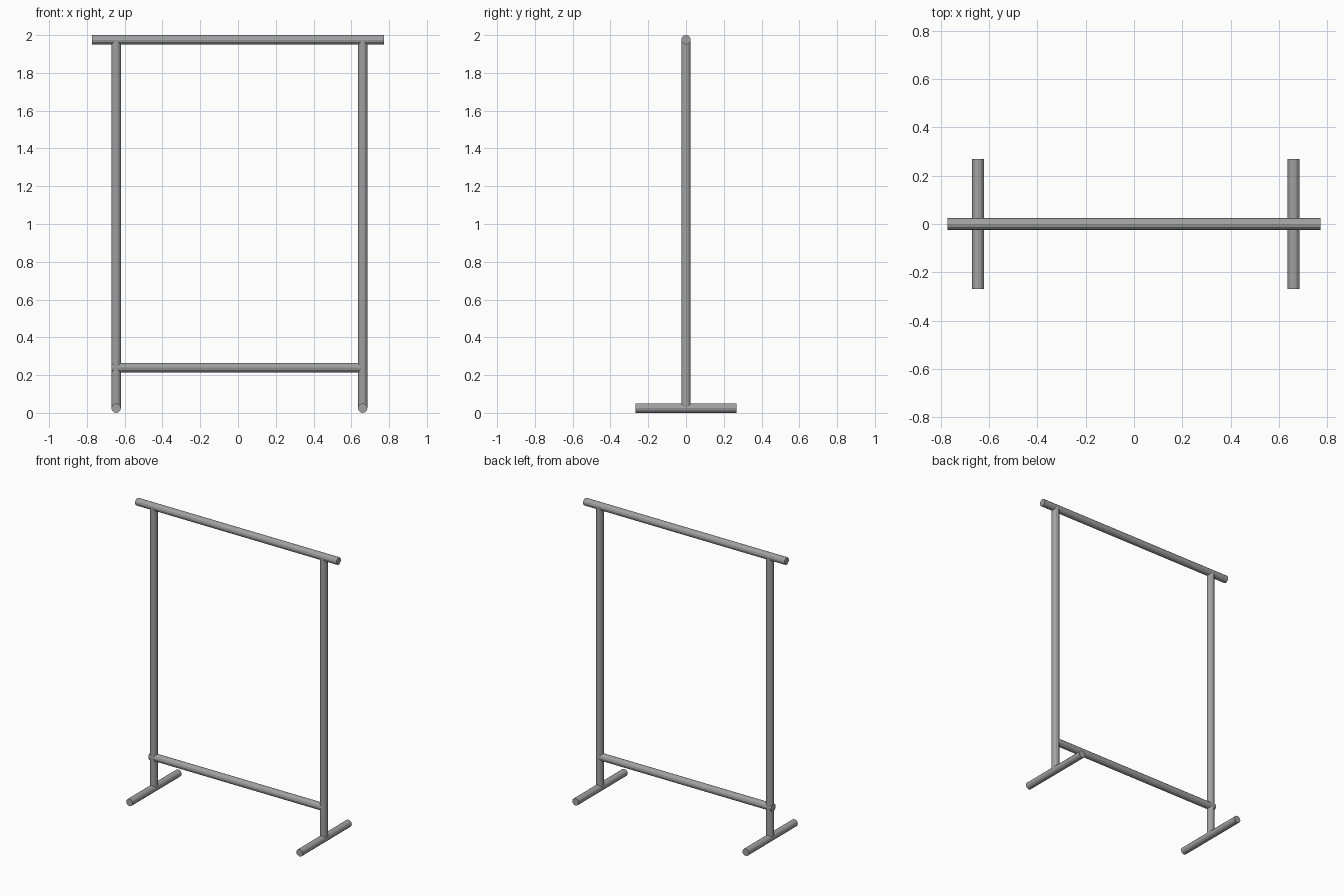
import bpy
from mathutils import Vector

cube = bpy.data.objects.get("Cube")
if cube:
    bpy.data.objects.remove(cube, do_unlink=True)

# Single grey metal finish
metal = bpy.data.materials.new("grey_metal")
metal.use_nodes = True
grey = (0.36, 0.36, 0.36, 1)
metal.diffuse_color = grey
metal.node_tree.nodes["Principled BSDF"].inputs["Base Color"].default_value = grey

RADIUS = 0.025
SIDES = 12


def tube(name, start, end):
    """Capped round tube between two points."""
    start, end = Vector(start), Vector(end)
    axis = end - start
    bpy.ops.mesh.primitive_cylinder_add(
        vertices=SIDES, radius=RADIUS, depth=axis.length,
        location=(start + end) / 2,
        rotation=axis.to_track_quat('Z', 'Y').to_euler())
    obj = bpy.context.object
    obj.name = name
    obj.data.materials.append(metal)
    return obj


RAIL_Z = 2 - RADIUS
FOOT_Z = RADIUS
BAR_Z = 0.239
LEFT_X, RIGHT_X = 0.66, -0.645

# Hanging rail along the top
tube("top_rail", (-0.772, 0, RAIL_Z), (0.772, 0, RAIL_Z))

# Posts and their floor feet
for side, x in (("left", LEFT_X), ("right", RIGHT_X)):
    tube(side + "_post", (x, 0, FOOT_Z), (x, 0, RAIL_Z))
    tube(side + "_foot", (x, -0.268, FOOT_Z), (x, 0.268, FOOT_Z))

# Lower brace, poking slightly through the right post
tube("lower_bar", (RIGHT_X - RADIUS, 0, BAR_Z), (LEFT_X, 0, BAR_Z))
